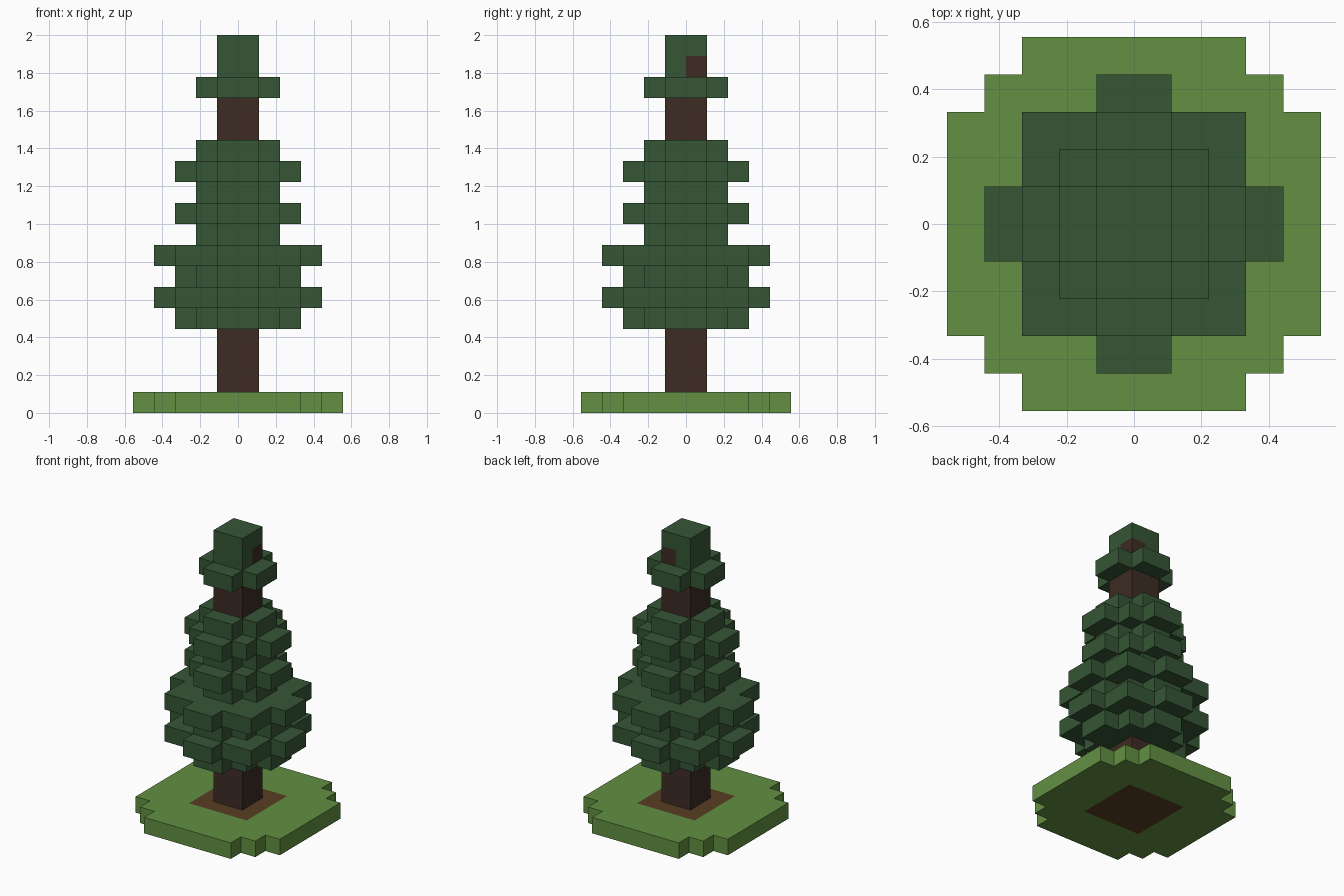
import bpy
import bmesh

U = 1 / 9  # edge of one block: the tree is 18 blocks tall

if "Cube" in bpy.data.objects:
    bpy.data.objects.remove(bpy.data.objects["Cube"], do_unlink=True)


def material(name, r, g, b):
    mat = bpy.data.materials.new(name)
    mat.use_nodes = True
    mat.diffuse_color = (r, g, b, 1)
    mat.node_tree.nodes["Principled BSDF"].inputs["Base Color"].default_value = (r, g, b, 1)
    return mat


grass = material("grass green", 0.122, 0.279, 0.054)
needles = material("needle green", 0.036, 0.093, 0.036)
bark = material("bark brown", 0.047, 0.025, 0.017)
soil = material("soil brown", 0.095, 0.048, 0.016)


def slab(name, rule, bottom, top, mat):
    """Fill the block cells chosen by rule(x, y) and raise them into a slab."""
    bm = bmesh.new()
    for i in range(-5, 5):
        for j in range(-5, 5):
            if rule(i + 0.5, j + 0.5):
                corners = [(i, j), (i + 1, j), (i + 1, j + 1), (i, j + 1)]
                bm.faces.new([bm.verts.new((x * U, y * U, bottom * U)) for x, y in corners])
    bmesh.ops.remove_doubles(bm, verts=bm.verts, dist=0.001)
    raised = bmesh.ops.extrude_face_region(bm, geom=bm.faces[:], use_keep_orig=True)
    verts = [v for v in raised["geom"] if isinstance(v, bmesh.types.BMVert)]
    bmesh.ops.translate(bm, verts=verts, vec=(0, 0, (top - bottom) * U))
    bmesh.ops.recalc_face_normals(bm, faces=bm.faces)
    mesh = bpy.data.meshes.new(name)
    bm.to_mesh(mesh)
    bm.free()
    mesh.materials.append(mat)
    obj = bpy.data.objects.new(name, mesh)
    bpy.context.collection.objects.link(obj)
    return obj


def square(half):
    return lambda x, y: max(abs(x), abs(y)) < half


def cross(half):
    """Square with a two-block-wide arm reaching one block further on each side."""
    return lambda x, y: square(half)(x, y) or (
        min(abs(x), abs(y)) < 1 and max(abs(x), abs(y)) < half + 1)


# Round lawn with a soil patch in the middle
slab("lawn", lambda x, y: abs(x) + abs(y) < 8 and not square(2)(x, y), 0, 1, grass)
slab("soil_patch", square(2), 0, 1, soil)

# Trunk, showing below and above the main foliage
slab("lower_trunk", square(1), 1, 4, bark)
slab("upper_trunk", square(1), 13, 15, bark)

# Main foliage: wide and narrow tiers alternate, shrinking upward
for n, half in enumerate([2, 3, 2, 3, 1, 2, 1, 2, 1]):
    slab(f"foliage_tier_{n + 1}", cross(half), 4 + n, 5 + n, needles)

# Crown collar and treetop, with one bark block showing at the back left corner
slab("crown_collar", cross(1), 15, 16, needles)
slab("treetop_base", lambda x, y: square(1)(x, y) and not (x > 0 and y > 0), 16, 17, needles)
slab("bark_block", lambda x, y: square(1)(x, y) and x > 0 and y > 0, 16, 17, bark)
slab("treetop", square(1), 17, 18, needles)
